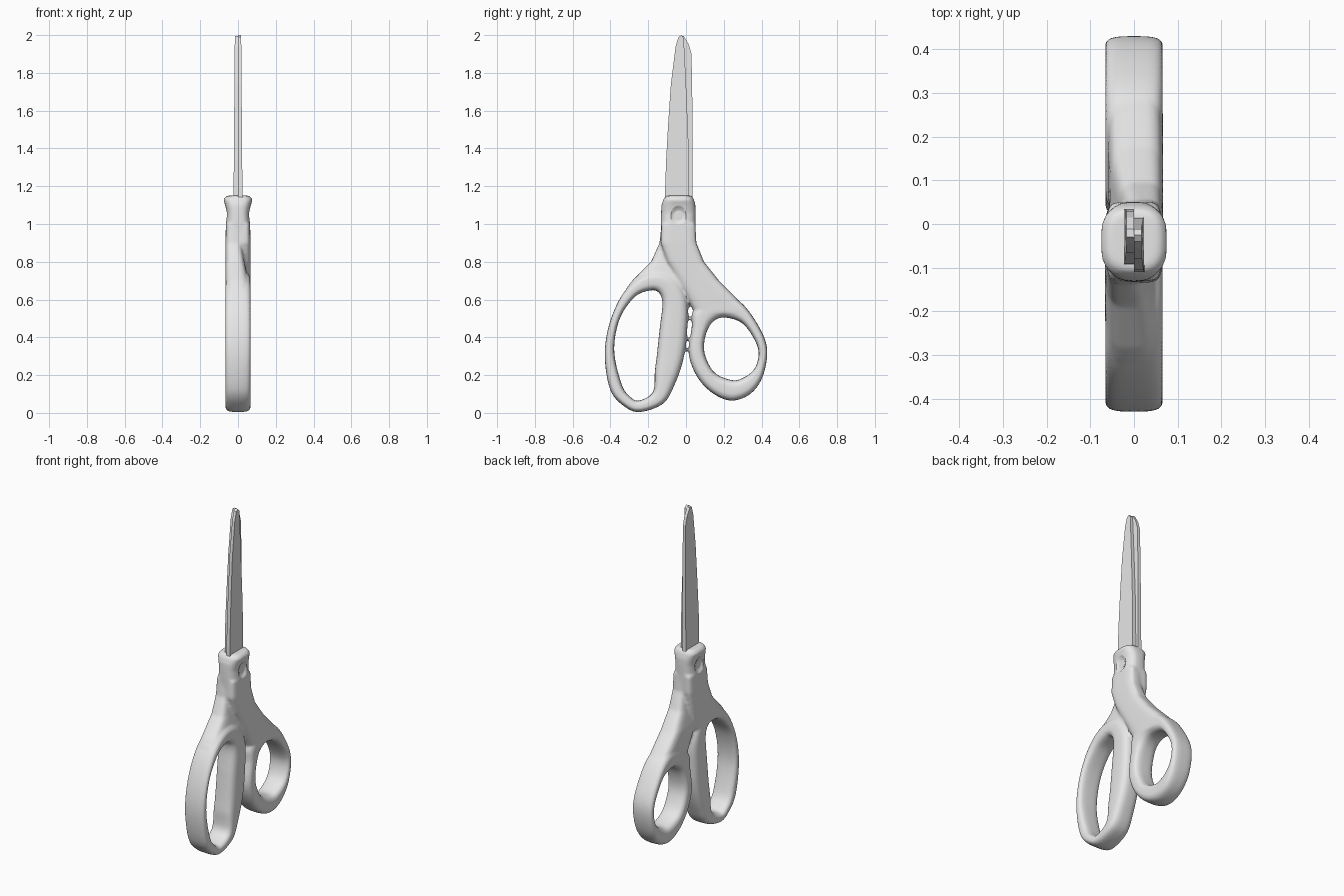
import bpy, bmesh, math
from mathutils import Vector, Matrix

cube = bpy.data.objects.get("Cube")
if cube:
    bpy.data.objects.remove(cube, do_unlink=True)

grey = bpy.data.materials.new("plain_grey")
grey.use_nodes = True
grey.diffuse_color = (0.8, 0.8, 0.8, 1)
grey.node_tree.nodes["Principled BSDF"].inputs["Base Color"].default_value = (0.8, 0.8, 0.8, 1)


def make_object(name, bm):
    bmesh.ops.recalc_face_normals(bm, faces=bm.faces)
    mesh = bpy.data.meshes.new(name)
    bm.to_mesh(mesh)
    bm.free()
    mesh.materials.append(grey)
    ob = bpy.data.objects.new(name, mesh)
    bpy.context.collection.objects.link(ob)
    return ob


def smooth(ob, angle):
    bpy.ops.object.select_all(action='DESELECT')
    ob.select_set(True)
    bpy.context.view_layer.objects.active = ob
    bpy.ops.object.shade_smooth_by_angle(angle=math.radians(angle))


def superellipse(power, count=32):
    """Unit rounded-box section as (u, v) pairs."""
    pts = []
    for i in range(count):
        a = math.tau * i / count
        c, s = math.cos(a), math.sin(a)
        pts.append((math.copysign(abs(c) ** (2 / power), c),
                    math.copysign(abs(s) ** (2 / power), s)))
    return pts


def bridge(bm, rings, closed):
    n = len(rings[0])
    pairs = list(zip(rings, rings[1:])) + ([(rings[-1], rings[0])] if closed else [])
    for a, b in pairs:
        for i in range(n):
            j = (i + 1) % n
            bm.faces.new((a[i], a[j], b[j], b[i]))
    if not closed:
        bm.faces.new(rings[0])
        bm.faces.new(rings[-1])


def closed_curve(points, steps=8):
    """Smooth closed curve through the points."""
    p = [Vector(q) for q in points]
    n, out = len(p), []
    for i in range(n):
        a, b, c, d = (p[(i + k) % n] for k in (-1, 0, 1, 2))
        for s in range(steps):
            t = s / steps
            out.append(b + (c - a) * t / 2 + (a - 2.5 * b + 2 * c - d / 2) * t * t
                       + (1.5 * (b - c) + (d - a) / 2) * t ** 3)
    return out


def finger_loop(bm, outer, inner, half=0.066):
    rings = []
    for o, i in zip(closed_curve(outer), closed_curve(inner)):
        mid, arm = (o + i) / 2, (o - i) / 2
        rings.append([bm.verts.new((half * v, mid.x + arm.x * u, mid.y + arm.y * u))
                      for u, v in superellipse(3.2)])
    bridge(bm, rings, True)


def arm(bm, sections, power=4):
    """Upright loft; each section is z, y range, x range."""
    rings = []
    for z, y0, y1, x0, x1 in sections:
        rings.append([bm.verts.new(((x0 + x1) / 2 + (x1 - x0) / 2 * u,
                                    (y0 + y1) / 2 + (y1 - y0) / 2 * v, z))
                      for u, v in superellipse(power)])
    bridge(bm, rings, False)


# Moulded handles: long loop, round loop, crossing arms and pivot collar
bm = bmesh.new()
finger_loop(bm,
            [(-.20, .74), (-.32, .65), (-.40, .49), (-.43, .31), (-.40, .12), (-.32, .03), (-.24, .005),
             (-.12, .05), (-.06, .15), (-.015, .28), (.005, .42), (.005, .60), (-.07, .72)],
            [(-.19, .648), (-.27, .615), (-.35, .50), (-.38, .33), (-.34, .15), (-.295, .085), (-.25, .065),
             (-.175, .11), (-.165, .22), (-.155, .30), (-.14, .44), (-.125, .58), (-.145, .638)])
finger_loop(bm,
            [(.18, .62), (.29, .585), (.39, .45), (.43, .33), (.405, .19), (.34, .10),
             (.24, .065), (.14, .105), (.06, .19), (.015, .31), (.03, .45), (.045, .55)],
            [(.20, .505), (.29, .48), (.35, .41), (.385, .32), (.36, .23), (.29, .18),
             (.235, .175), (.155, .21), (.11, .28), (.095, .35), (.11, .43), (.145, .485)])
arm(bm, [(1.0, -.13, .05, -.064, .01), (.9, -.14, .05, -.067, .02), (.8, -.185, .03, -.067, .035),
         (.7, -.285, .01, -.067, .055), (.66, -.315, 0, -.067, .06)])
arm(bm, [(1.0, -.13, .05, -.01, .064), (.9, -.135, .055, -.02, .067), (.8, -.10, .095, -.035, .067),
         (.7, -.045, .175, -.055, .067), (.62, 0, .255, -.06, .067), (.53, .045, .34, -.06, .067)])
arm(bm, [(.88, -.13, .048, -.062, .062), (1.0, -.133, .05, -.064, .064), (1.06, -.132, .051, -.06, .06),
         (1.10, -.13, .05, -.068, .068), (1.13, -.12, .042, -.078, .078), (1.15, -.105, .03, -.06, .06)], 3)
handles = make_object("handles", bm)

# Round hollows on both sides of the pivot
PIVOT = (-.04, 1.045)
bm = bmesh.new()
for side in (-1, 1):
    bmesh.ops.create_uvsphere(bm, u_segments=48, v_segments=24, radius=.075,
                              matrix=Matrix.Translation((side * .122, *PIVOT)))
cutter = make_object("pivot_cutter", bm)
cutter.hide_render = True

# Fuse and soften the moulding, then cut the hollows
remesh = handles.modifiers.new("fuse", 'REMESH')
remesh.mode = 'VOXEL'
remesh.voxel_size = .008
soften = handles.modifiers.new("soften", 'SMOOTH')
soften.factor = .5
soften.iterations = 5
cut = handles.modifiers.new("hollow", 'BOOLEAN')
cut.operation = 'DIFFERENCE'
cut.object = cutter
bpy.ops.object.select_all(action='DESELECT')
handles.select_set(True)
bpy.context.view_layer.objects.active = handles
bpy.ops.object.convert(target='MESH')
bpy.data.objects.remove(cutter, do_unlink=True)
smooth(handles, 40)

# Pivot pin running through the collar
bm = bmesh.new()
bmesh.ops.create_cone(bm, cap_ends=True, segments=32, radius1=.026, radius2=.026, depth=.106,
                      matrix=Matrix.Translation((0, *PIVOT)) @ Matrix.Rotation(math.pi / 2, 4, 'Y'))
smooth(make_object("pivot_pin", bm), 30)


def blade(name, profile, side):
    """Flat inner face, outer face thinning towards the tip."""
    bm = bmesh.new()
    inner = [bm.verts.new((0, y, z)) for y, z in profile]
    outer = [bm.verts.new((side * (.024 - .008 * max(0, z - 1.1)), y, z)) for y, z in profile]
    bridge(bm, [inner, outer], False)
    return make_object(name, bm)


# Two closed blades, each showing a sliver past the other's cutting edge
blade("front_blade", [(-.11, 1.05), (-.11, 1.2), (-.105, 1.34), (-.095, 1.52), (-.08, 1.74), (-.055, 1.94),
                      (-.04, 1.99), (-.025, 2.0), (-.012, 1.985), (0, 1.75), (.014, 1.4), (.016, 1.05)], 1)
blade("rear_blade", [(-.095, 1.05), (-.09, 1.34), (-.08, 1.52), (-.066, 1.74), (-.045, 1.94), (-.03, 1.995),
                     (-.012, 1.995), (.015, 1.95), (.029, 1.9), (.033, 1.7), (.035, 1.05)], -1)
